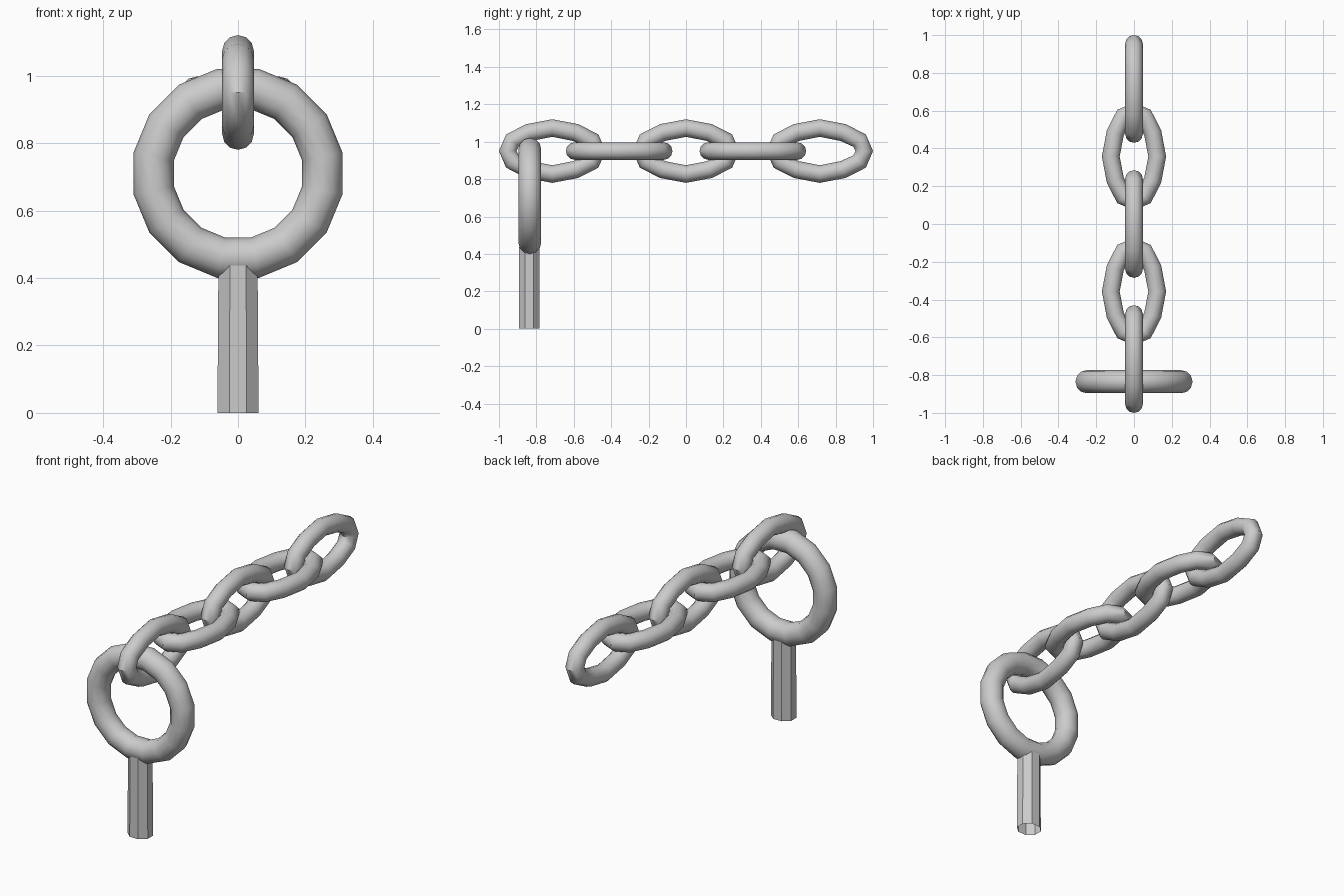
import bpy, bmesh
from math import sin, cos, pi, radians
from mathutils import Vector

if "Cube" in bpy.data.objects:
    bpy.data.objects.remove(bpy.data.objects["Cube"])


def make_object(name, bm, loc):
    bmesh.ops.recalc_face_normals(bm, faces=bm.faces)
    mesh = bpy.data.meshes.new(name)
    bm.to_mesh(mesh)
    bm.free()
    ob = bpy.data.objects.new(name, mesh)
    bpy.context.collection.objects.link(ob)
    ob.location = loc
    bpy.ops.object.select_all(action='DESELECT')
    ob.select_set(True)
    bpy.context.view_layer.objects.active = ob
    bpy.ops.object.shade_smooth_by_angle(angle=radians(40))
    return ob


def closed_tube(name, path, radius, sides, normal, loc):
    """Sweep a round section along a closed flat path."""
    bm = bmesh.new()
    n = len(path)
    rings = []
    for i, p in enumerate(path):
        d0 = (p - path[i - 1]).normalized()
        d1 = (path[(i + 1) % n] - p).normalized()
        out = (d0 + d1).normalized().cross(normal)
        rings.append([bm.verts.new(p + radius * (cos(a) * out + sin(a) * normal))
                      for a in (2 * pi * k / sides for k in range(sides))])
    for i in range(n):
        a, b = rings[i], rings[(i + 1) % n]
        for k in range(sides):
            m = (k + 1) % sides
            bm.faces.new((a[k], b[k], b[m], a[m]))
    return make_object(name, bm, loc)


# Chain links, alternately upright and lying flat
quarter = [(0.238, 0), (0.213, 0.056), (0.125, 0.099), (0, 0.123)]
half = quarter + [(-u, v) for u, v in quarter[-2::-1]]
outline = half + [(u, -v) for u, v in half[-2:0:-1]]
for i in range(5):
    upright = i % 2 == 0
    if upright:
        path = [Vector((0, u, v)) for u, v in outline]
        normal = Vector((1, 0, 0))
    else:
        path = [Vector((v, u, 0)) for u, v in outline]
        normal = Vector((0, 0, 1))
    closed_tube(f"chain_link_{i + 1}", path, 0.047, 12, normal,
                (0, (i - 2) * 0.3575, 0.95))

# Large eye ring
angles = [2 * pi * (k + 0.5) / 16 for k in range(16)]
closed_tube("eye_ring", [Vector((0.255 * cos(a), 0, 0.255 * sin(a))) for a in angles],
            0.061, 12, Vector((0, 1, 0)), (0, -0.835, 0.71))

# Hollow shaft, open below, its top edge following the ring
bm = bmesh.new()
low, top = [], []
for k in range(8):
    a = 2 * pi * (k + 0.5) / 8
    low.append(bm.verts.new((0.066 * cos(a), 0.059 * sin(a), 0)))
    top.append(bm.verts.new((0.063 * cos(a), 0.059 * sin(a), 0.40 + 0.04 * abs(sin(a)))))
for k in range(8):
    m = (k + 1) % 8
    bm.faces.new((low[k], low[m], top[m], top[k]))
make_object("shaft", bm, (0, -0.838, 0))
